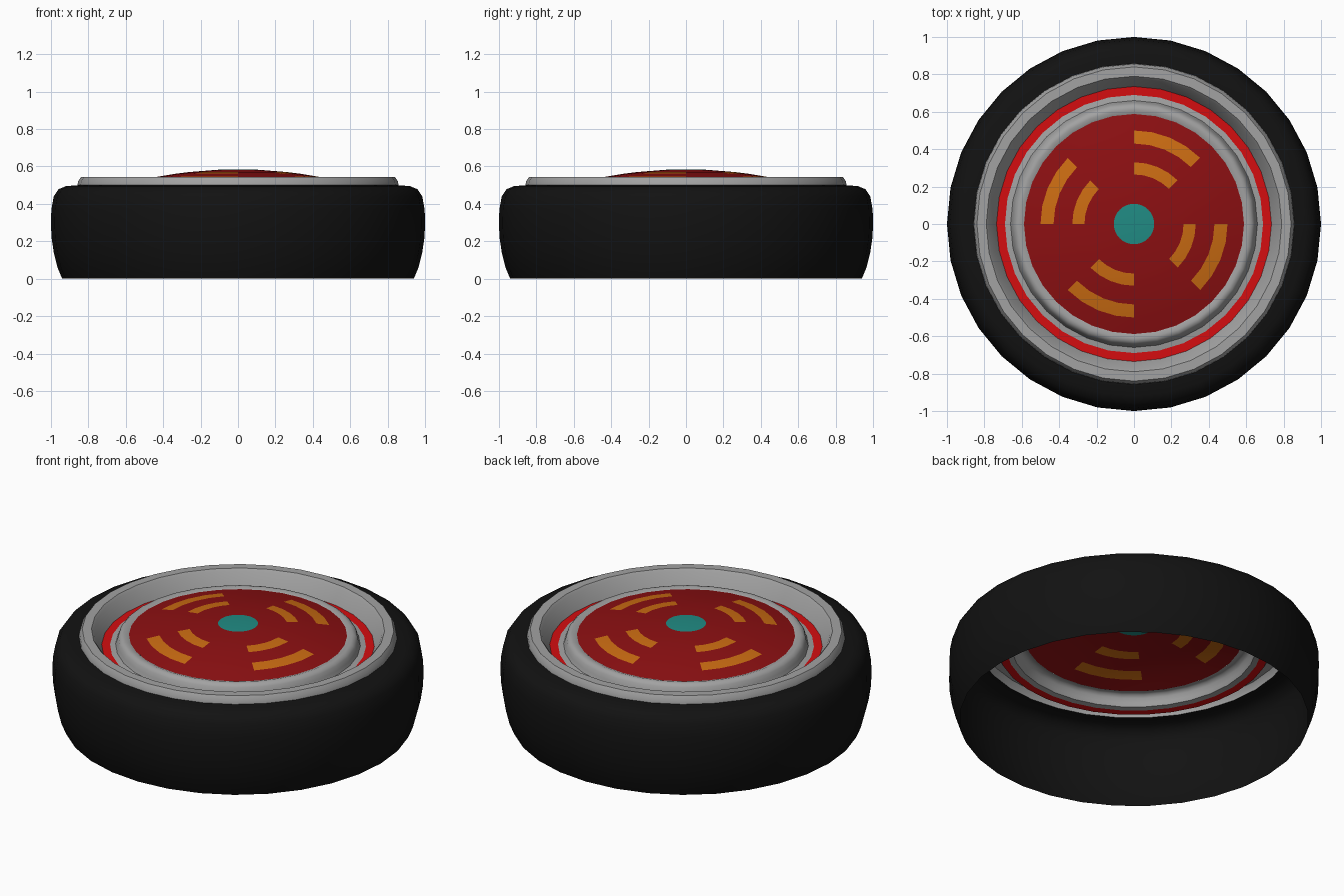
import bpy, bmesh, math

if "Cube" in bpy.data.objects:
    bpy.data.objects.remove(bpy.data.objects["Cube"])

SEGS = 32


def material(name, r, g, b):
    m = bpy.data.materials.new(name)
    m.diffuse_color = (r, g, b, 1)
    m.use_nodes = True
    m.node_tree.nodes["Principled BSDF"].inputs["Base Color"].default_value = m.diffuse_color
    return m


BLACK = material("tyre black", 0.006, 0.006, 0.006)
GREY = material("metal grey", 0.36, 0.36, 0.36)
RED = material("bright red", 0.66, 0.004, 0.005)
DARK_RED = material("dark red", 0.265, 0.005, 0.006)
ORANGE = material("orange", 0.60, 0.15, 0.006)
TEAL = material("teal", 0.015, 0.26, 0.23)


def revolve(name, profile, mats, rule=None, angle=35):
    """Spin a (radius, z) profile, listed outside to inside, around the z axis."""
    bm = bmesh.new()
    rings = []
    for r, z in profile:
        if r == 0:
            rings.append([bm.verts.new((0, 0, z))] * SEGS)
        else:
            rings.append([bm.verts.new((r * math.cos(2 * math.pi * i / SEGS),
                                        r * math.sin(2 * math.pi * i / SEGS), z))
                          for i in range(SEGS)])
    for j in range(len(rings) - 1):
        a, b = rings[j], rings[j + 1]
        for i in range(SEGS):
            k = (i + 1) % SEGS
            corners = list(dict.fromkeys((a[i], a[k], b[k], b[i])))
            face = bm.faces.new(corners)
            if rule:
                face.material_index = rule(i, j)
    me = bpy.data.meshes.new(name)
    bm.to_mesh(me)
    bm.free()
    ob = bpy.data.objects.new(name, me)
    bpy.context.collection.objects.link(ob)
    for m in mats:
        me.materials.append(m)
    bpy.ops.object.select_all(action='DESELECT')
    ob.select_set(True)
    bpy.context.view_layer.objects.active = ob
    bpy.ops.object.shade_smooth_by_angle(angle=math.radians(angle))
    return ob


# Tyre: open shell, no floor
revolve("tyre", [(0.94, 0), (0.965, 0.06), (0.985, 0.14), (0.997, 0.22), (1, 0.29),
                 (0.998, 0.37), (0.985, 0.44), (0.96, 0.478), (0.92, 0.495),
                 (0.855, 0.50)], [BLACK])

# Raised rim with sloping inner wall
revolve("rim", [(0.858, 0.50), (0.855, 0.52), (0.84, 0.543), (0.79, 0.543),
                (0.778, 0.53), (0.735, 0.45)], [GREY])

# Painted ring between the rim and the hub
revolve("red_ring", [(0.735, 0.45), (0.69, 0.45)], [RED])

# Rounded hub ring around the cap
revolve("hub_ring", [(0.69, 0.45), (0.66, 0.455), (0.652, 0.475), (0.645, 0.50),
                     (0.63, 0.515), (0.61, 0.519), (0.588, 0.511)], [GREY])


# Domed cap: four pairs of orange arcs and a teal centre
def cap_colour(i, j):
    eighth = i // (SEGS // 8)
    if j >= len(radii) - 2:
        return 2
    return 1 if j in (1, 3) and eighth % 2 == 1 else 0


radii = [0.588, 0.50, 0.43, 0.33, 0.265, 0.108, 0]
revolve("hub_cap", [(r, 0.585 - 0.214 * r * r) for r in radii],
        [DARK_RED, ORANGE, TEAL], cap_colour)
